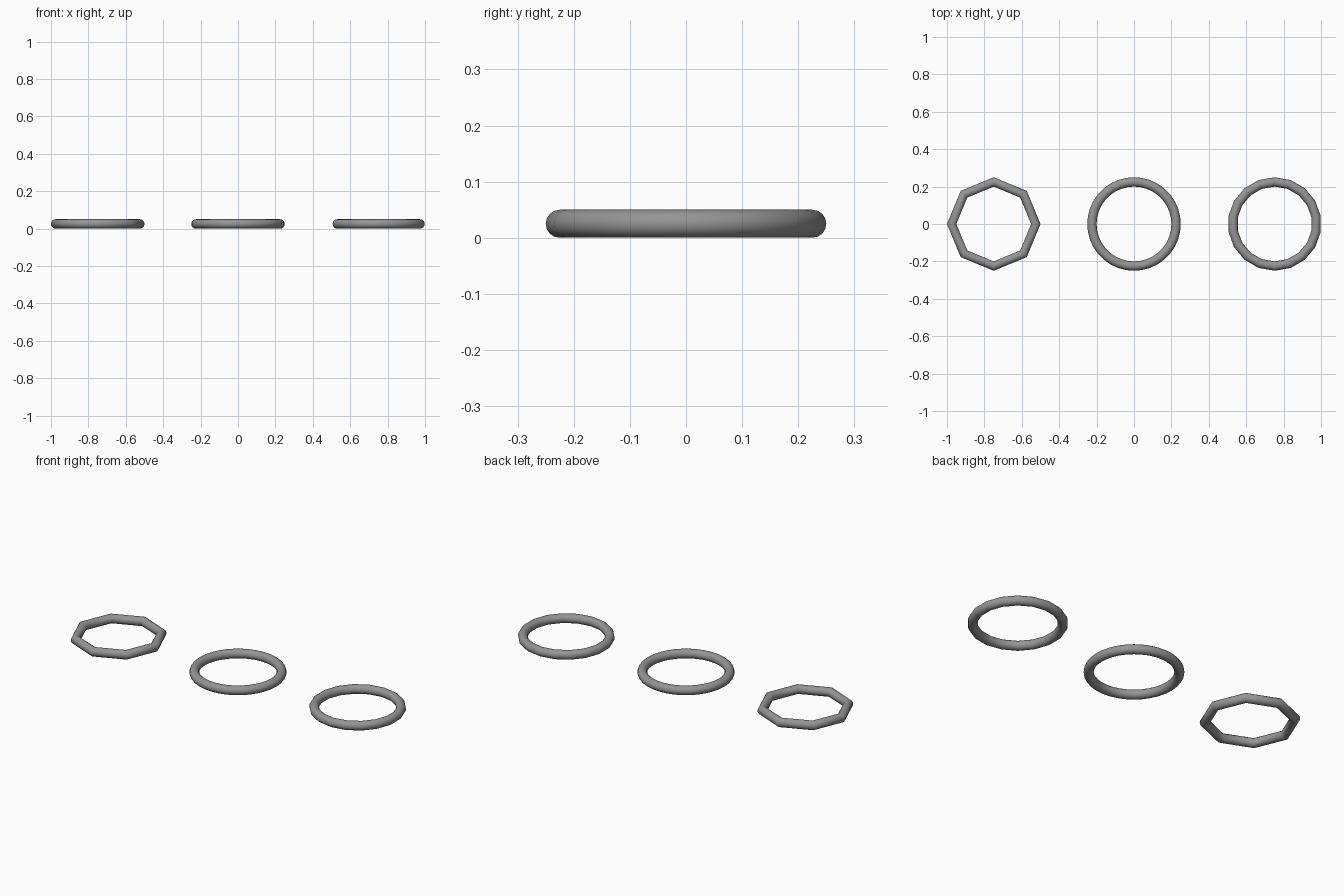
import bpy
import math

if "Cube" in bpy.data.objects:
    bpy.data.objects.remove(bpy.data.objects["Cube"])

TUBE = 0.025
MAJOR = 0.225

# Dark grey shared by all rings
grey = bpy.data.materials.new("dark_grey")
grey.diffuse_color = (0.3, 0.3, 0.3, 1.0)
grey.use_nodes = True
grey.node_tree.nodes["Principled BSDF"].inputs["Base Color"].default_value = grey.diffuse_color


def ring(name, x, sides, turn=0.0):
    bpy.ops.mesh.primitive_torus_add(
        major_radius=MAJOR, minor_radius=TUBE,
        major_segments=sides, minor_segments=16,
        location=(x, 0, TUBE), rotation=(0, 0, turn))
    obj = bpy.context.object
    obj.name = name
    obj.data.materials.append(grey)
    bpy.ops.object.shade_smooth()
    return obj


# Eight-sided ring on the left, corners on the axes
ring("octagon_ring", -0.75, 8)
# Finely divided round ring in the middle
ring("round_ring", 0.0, 36)
# Coarser ring on the right, flat sides facing left and right
ring("coarse_ring", 0.752, 18, math.pi / 2)
